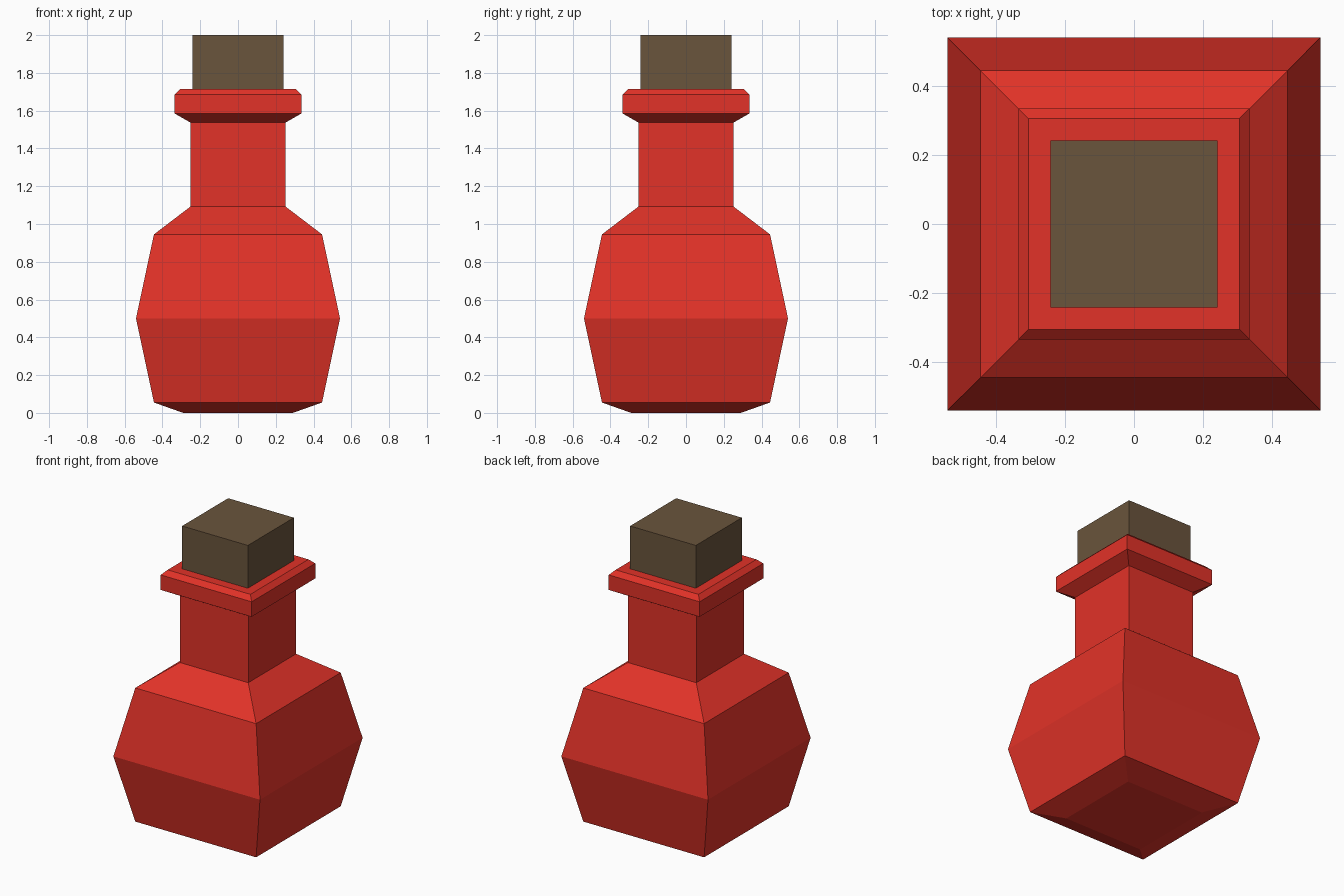
import bpy
import bmesh

cube = bpy.data.objects.get("Cube")
if cube:
    bpy.data.objects.remove(cube, do_unlink=True)


def make_material(name, color):
    mat = bpy.data.materials.new(name)
    mat.use_nodes = True
    mat.diffuse_color = (*color, 1)
    mat.node_tree.nodes["Principled BSDF"].inputs["Base Color"].default_value = (*color, 1)
    return mat


def square_loft(name, profile, mat):
    """Stack square rings of (half width, height) and cap both ends."""
    bm = bmesh.new()
    rings = [[bm.verts.new((sx * w, sy * w, z))
              for sx, sy in ((-1, -1), (1, -1), (1, 1), (-1, 1))]
             for w, z in profile]
    for low, high in zip(rings, rings[1:]):
        for i in range(4):
            j = (i + 1) % 4
            bm.faces.new((low[i], low[j], high[j], high[i]))
    bm.faces.new(rings[0][::-1])
    bm.faces.new(rings[-1])
    bmesh.ops.recalc_face_normals(bm, faces=bm.faces)
    mesh = bpy.data.meshes.new(name)
    bm.to_mesh(mesh)
    bm.free()
    mesh.materials.append(mat)
    obj = bpy.data.objects.new(name, mesh)
    bpy.context.collection.objects.link(obj)
    return obj


red = make_material("red_glass", (0.76, 0.032, 0.021))
brown = make_material("cork_brown", (0.144, 0.089, 0.045))

# Bottle: base bevel, belly, shoulder, neck and flared lip
square_loft("bottle", [
    (0.29, 0), (0.445, 0.055), (0.54, 0.5), (0.445, 0.945),
    (0.252, 1.092), (0.252, 1.537), (0.335, 1.585),
    (0.335, 1.685), (0.305, 1.715)], red)

# Stopper, seated slightly into the lip
square_loft("cork", [(0.242, 1.68), (0.242, 2)], brown)
